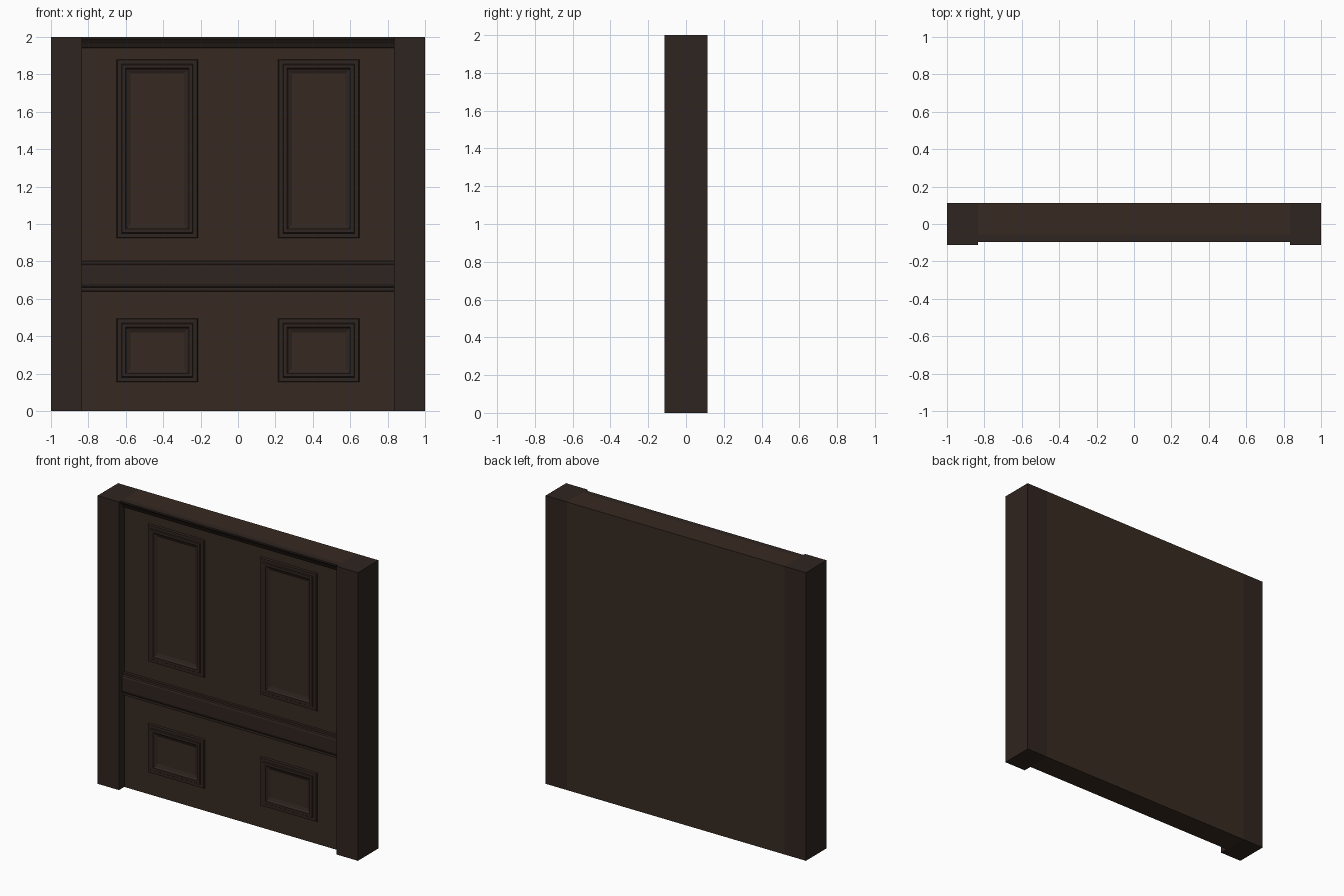
import bpy, bmesh

if "Cube" in bpy.data.objects:
    bpy.data.objects.remove(bpy.data.objects["Cube"])

def material(name, color):
    m = bpy.data.materials.new(name)
    m.diffuse_color = color
    m.use_nodes = True
    m.node_tree.nodes["Principled BSDF"].inputs["Base Color"].default_value = m.diffuse_color
    return m

wood = material("dark_wood", (0.038, 0.023, 0.015, 1))
trim_wood = material("trim_wood", (0.028, 0.018, 0.014, 1))
FRONT, BACK, FACE, INNER = -0.113, 0.113, -0.055, 0.835

def finish(name, bm, mat):
    bmesh.ops.recalc_face_normals(bm, faces=bm.faces[:])
    me = bpy.data.meshes.new(name)
    bm.to_mesh(me)
    bm.free()
    ob = bpy.data.objects.new(name, me)
    me.materials.append(mat)
    bpy.context.collection.objects.link(ob)
    return ob

def extrude_profile(name, profile, x0, x1, mat):
    """Sweep a (y, z) outline along x."""
    bm = bmesh.new()
    a = [bm.verts.new((x0, y, z)) for y, z in profile]
    b = [bm.verts.new((x1, y, z)) for y, z in profile]
    bm.faces.new(a)
    bm.faces.new(b[::-1])
    n = len(a)
    for i in range(n):
        j = (i + 1) % n
        bm.faces.new((a[i], a[j], b[j], b[i]))
    return finish(name, bm, mat)

def box_profile(y0, y1, z0, z1):
    return [(y0, z0), (y1, z0), (y1, z1), (y0, z1)]

def moulding(name, x0, x1, z0, z1, steps):
    """Nested rectangles: (inset, height above the wall face)."""
    bm = bmesh.new()
    rings = []
    for d, h in steps:
        y = FACE - h
        rings.append([bm.verts.new(p) for p in (
            (x0 + d, y, z0 + d), (x1 - d, y, z0 + d),
            (x1 - d, y, z1 - d), (x0 + d, y, z1 - d))])
    for k, ring in enumerate(rings):
        nxt = rings[(k + 1) % len(rings)]
        for i in range(4):
            j = (i + 1) % 4
            bm.faces.new((ring[i], ring[j], nxt[j], nxt[i]))
    return finish(name, bm, trim_wood)

# Wall slab
extrude_profile("wall_slab", box_profile(FACE, BACK, 0, 2), -INNER, INNER, wood)

# Side posts
for side, a, b in (("left", -1, -INNER), ("right", INNER, 1)):
    extrude_profile(side + "_post", box_profile(FRONT, BACK, 0, 2), a, b, trim_wood)

# Cornice under the top edge
extrude_profile("cornice", [(FACE, 1.94), (-0.064, 1.945), (-0.075, 1.965),
                            (-0.095, 1.99), (-0.095, 2), (FACE, 2)],
                -INNER, INNER, trim_wood)

# Chair rail
extrude_profile("chair_rail", [(FACE, 0.64), (-0.067, 0.643), (-0.067, 0.66),
                               (-0.076, 0.668), (-0.08, 0.68), (-0.08, 0.77),
                               (-0.076, 0.78), (-0.067, 0.785), (-0.067, 0.80),
                               (FACE, 0.803)],
                -INNER, INNER, trim_wood)

# Panel mouldings, two tall over two short
steps = [(0, 0), (0.004, 0.012), (0.025, 0.012), (0.029, 0.018),
         (0.047, 0.018), (0.055, 0.008), (0.075, 0)]
for row, z0, z1 in (("upper", 0.925, 1.88), ("lower", 0.155, 0.495)):
    for side, cx in (("left", -0.432), ("right", 0.432)):
        moulding(f"{row}_{side}_moulding", cx - 0.217, cx + 0.217, z0, z1, steps)
